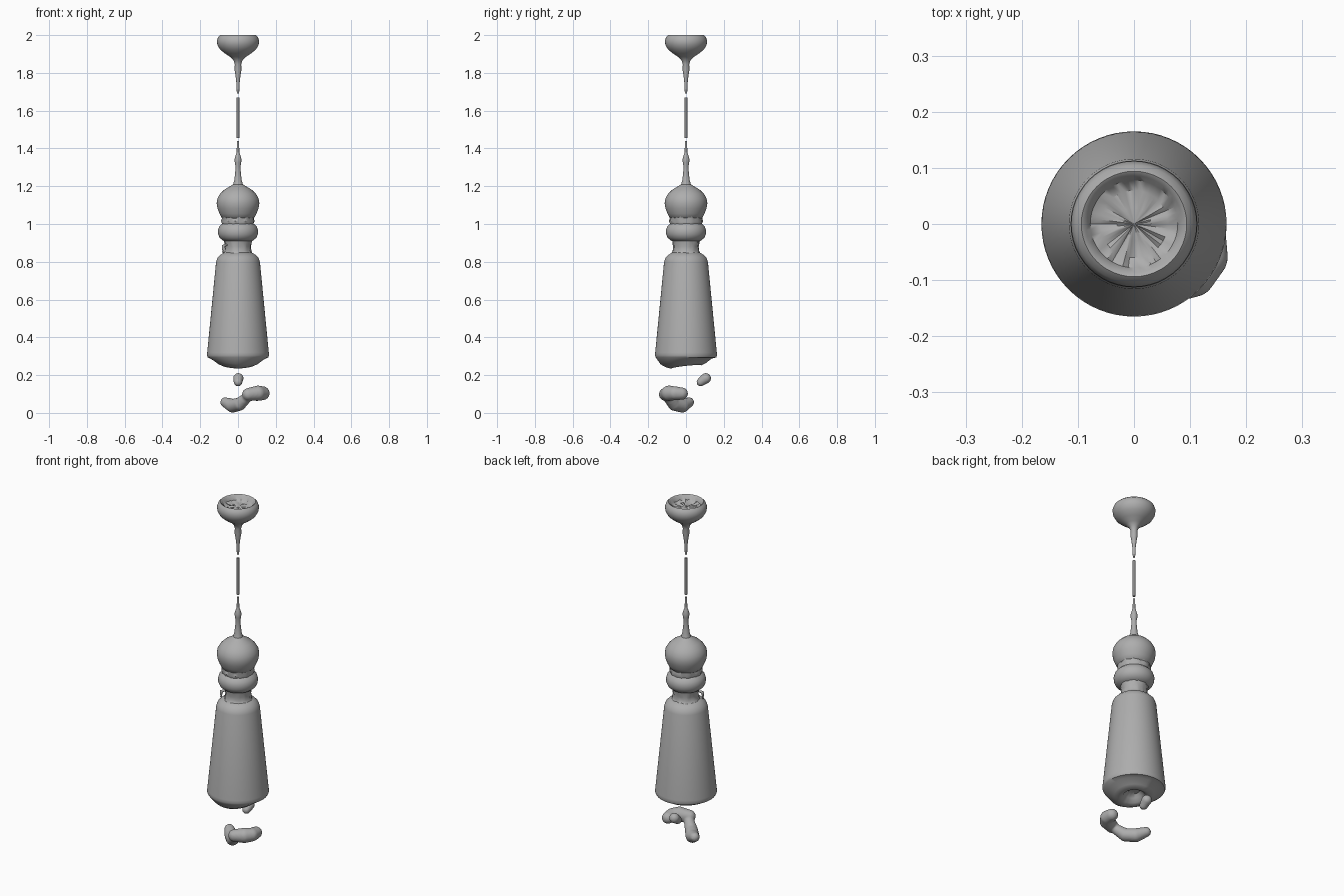
import bpy, bmesh, math, random
from mathutils import Vector

random.seed(4)
cube = bpy.data.objects.get("Cube")
if cube:
    bpy.data.objects.remove(cube, do_unlink=True)

grey = bpy.data.materials.new("plain grey")
grey.use_nodes = True
COLOUR = (0.42, 0.42, 0.42, 1)
grey.diffuse_color = COLOUR
grey.node_tree.nodes["Principled BSDF"].inputs["Base Color"].default_value = COLOUR


def finish(name, bm, angle=40):
    bmesh.ops.recalc_face_normals(bm, faces=bm.faces)
    mesh = bpy.data.meshes.new(name)
    bm.to_mesh(mesh)
    bm.free()
    mesh.materials.append(grey)
    obj = bpy.data.objects.new(name, mesh)
    bpy.context.collection.objects.link(obj)
    bpy.ops.object.select_all(action="DESELECT")
    obj.select_set(True)
    bpy.context.view_layer.objects.active = obj
    bpy.ops.object.shade_smooth_by_angle(angle=math.radians(angle))
    return obj


def lathe(name, profile, sides=48, rough=0, warp=None):
    """Turn (radius, height) points around z; zero radius closes an end."""
    bm = bmesh.new()
    rings = []
    for r, z in profile:
        if r == 0:
            rings.append([bm.verts.new((0, 0, z))] * sides)
            continue
        ring = []
        for i in range(sides):
            a = math.tau * i / sides
            q = r + random.uniform(-rough, rough)
            ring.append(bm.verts.new((q * math.cos(a), q * math.sin(a), z)))
        rings.append(ring)
    for low, high in zip(rings, rings[1:]):
        for i in range(sides):
            j = (i + 1) % sides
            corners = dict.fromkeys((low[i], low[j], high[j], high[i]))
            bm.faces.new(list(corners))
    if warp:
        for v in bm.verts:
            warp(v.co)
    return finish(name, bm)


def lump(name, paths):
    """Fuse balls strung along (x, y, z, radius) paths into one soft shape."""
    bm = bmesh.new()
    for path in paths:
        for a, b in zip(path, path[1:]):
            for k in range(5):
                p = Vector(a).lerp(Vector(b), k / 4)
                made = bmesh.ops.create_icosphere(bm, subdivisions=3, radius=p[3])
                bmesh.ops.translate(bm, verts=made["verts"], vec=p[:3])
    obj = finish(name, bm, 180)
    remesh = obj.modifiers.new("fuse", "REMESH")
    remesh.mode = "VOXEL"
    remesh.voxel_size = 0.006
    remesh.use_smooth_shade = True
    soften = obj.modifiers.new("soften", "SMOOTH")
    soften.iterations = 4
    return obj


# Ceiling cup with a dished top and tapering stem
def dent_dish(co):
    if math.hypot(co.x, co.y) < 0.085 and co.z > 1.955:
        co.z += random.uniform(-0.005, 0.005)


lathe("ceiling_cup", [
    (0, 1.965), (0.03, 1.968), (0.06, 1.967), (0.078, 1.975), (0.086, 1.995),
    (0.094, 2.0), (0.105, 1.99), (0.112, 1.97), (0.109, 1.948), (0.096, 1.925),
    (0.07, 1.903), (0.042, 1.885), (0.024, 1.868), (0.017, 1.845), (0.018, 1.815),
    (0.013, 1.785), (0.009, 1.75), (0.006, 1.69), (0, 1.69)], warp=dent_dish)

# Broken hanging rod
lathe("hanging_rod", [(0, 1.455), (0.007, 1.455), (0.007, 1.67), (0, 1.67)], 10)

# Spindle and onion-shaped bulb
lathe("spindle_and_bulb", [
    (0, 1.44), (0.006, 1.44), (0.007, 1.38), (0.012, 1.365), (0.018, 1.345),
    (0.017, 1.325), (0.013, 1.305), (0.015, 1.27), (0.02, 1.23), (0.026, 1.21),
    (0.045, 1.198), (0.072, 1.182), (0.095, 1.16), (0.109, 1.135), (0.113, 1.11),
    (0.109, 1.083), (0.098, 1.055), (0.088, 1.035), (0.08, 1.03), (0, 1.03)])

# Worn collars above and below the ring
lathe("upper_collar", [(0.075, 1.055), (0.09, 1.045), (0.084, 1.03),
                       (0.088, 1.015), (0.083, 1.0), (0.08, 0.98)], 40, 0.003)
lathe("collar_ring", [
    (0.07, 1.01), (0.085, 1.0), (0.1, 0.985), (0.106, 0.965), (0.105, 0.945),
    (0.097, 0.927), (0.082, 0.914), (0.065, 0.907)])
lathe("lower_collar", [(0.076, 0.925), (0.072, 0.905), (0.068, 0.88),
                       (0.069, 0.86), (0.075, 0.845), (0.085, 0.838)], 40, 0.003)


# Tapered shade; its underside hangs lower at the front and has a crater
def sag(co):
    if co.z < 0.285:
        co.z += 0.11 * co.y + 0.012 * abs(co.x) / 0.16


lathe("tapered_shade", [
    (0, 0.85), (0.07, 0.85), (0.092, 0.838), (0.108, 0.822), (0.116, 0.8),
    (0.163, 0.32), (0.165, 0.305), (0.16, 0.294), (0.135, 0.272), (0.105, 0.252),
    (0.08, 0.243), (0.06, 0.25), (0.045, 0.27), (0.03, 0.285), (0, 0.287)],
    64, warp=sag)

# Small hook beside the lower collar
lump("side_hook", [[(-0.06, -0.035, 0.89, 0.008), (-0.078, -0.045, 0.885, 0.008),
                    (-0.078, -0.045, 0.85, 0.007)]])

# Loose pieces below the shade
lump("small_drop", [[(0, 0.078, 0.163, 0.023), (0.002, 0.105, 0.183, 0.028)]])
lump("curled_pieces", [
    [(0.055, -0.11, 0.098, 0.034), (0.105, -0.09, 0.104, 0.041),
     (0.131, -0.06, 0.104, 0.037), (0.132, -0.022, 0.102, 0.033)],
    [(-0.067, 0.016, 0.056, 0.027), (-0.028, -0.02, 0.038, 0.037),
     (0.008, -0.062, 0.046, 0.035), (0.055, -0.1, 0.088, 0.026)]])
